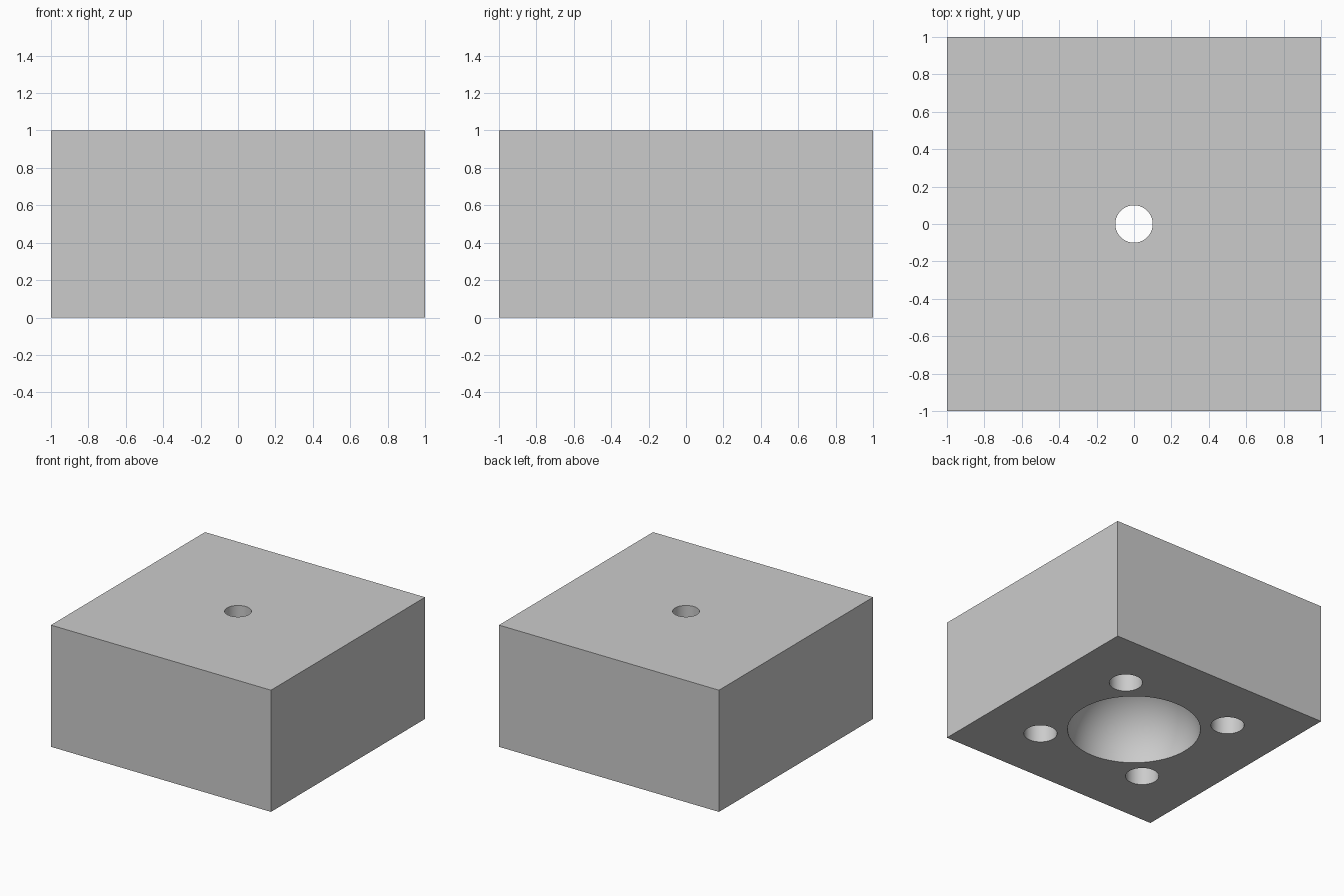
import bpy
import math

default = bpy.data.objects.get("Cube")
if default:
    bpy.data.objects.remove(default, do_unlink=True)

HALF, HEIGHT = 1.0, 1.0
CAVITY_R, SPRUE_R = 0.5, 0.1
PIN_R, PIN_DEPTH, PIN_POS = 0.125, 0.4, 0.5

# One plain grey for the whole block
grey = bpy.data.materials.new("light grey")
grey.use_nodes = True
grey.diffuse_color = (0.6, 0.6, 0.6, 1)
grey.node_tree.nodes["Principled BSDF"].inputs["Base Color"].default_value = (0.6, 0.6, 0.6, 1)

# Mould block
bpy.ops.mesh.primitive_cube_add(size=2 * HALF, location=(0, 0, HEIGHT / 2))
block = bpy.context.object
block.name = "mould_block"
block.scale.z = HEIGHT / (2 * HALF)
bpy.ops.object.transform_apply(location=True, rotation=False, scale=True)
block.data.materials.append(grey)


def carve(cutter):
    """Subtract the cutter from the block, then discard it."""
    cutter.hide_render = True
    cutter.data.materials.append(grey)
    mod = block.modifiers.new("carve", 'BOOLEAN')
    mod.operation = 'DIFFERENCE'
    mod.solver = 'EXACT'
    mod.object = cutter
    bpy.context.view_layer.objects.active = block
    bpy.ops.object.modifier_apply(modifier=mod.name)
    bpy.data.objects.remove(cutter, do_unlink=True)


def drill(x, y, radius, bottom, top):
    """Cut a round vertical hole."""
    bpy.ops.mesh.primitive_cylinder_add(vertices=64, radius=radius, depth=top - bottom,
                                        location=(x, y, (top + bottom) / 2))
    carve(bpy.context.object)


# Half-round cavity in the underside
bpy.ops.mesh.primitive_uv_sphere_add(segments=96, ring_count=48, radius=CAVITY_R)
carve(bpy.context.object)

# Pouring hole from the top into the cavity
drill(0, 0, SPRUE_R, HEIGHT * 0.3, HEIGHT + 0.2)

# Blind locating-pin holes around the cavity
for sx in (-1, 1):
    for sy in (-1, 1):
        drill(sx * PIN_POS, sy * PIN_POS, PIN_R, -0.2, PIN_DEPTH)

# Smooth the round walls and keep the rims crisp
bpy.ops.object.select_all(action='DESELECT')
block.select_set(True)
bpy.context.view_layer.objects.active = block
bpy.ops.object.shade_smooth_by_angle(angle=math.radians(30))
